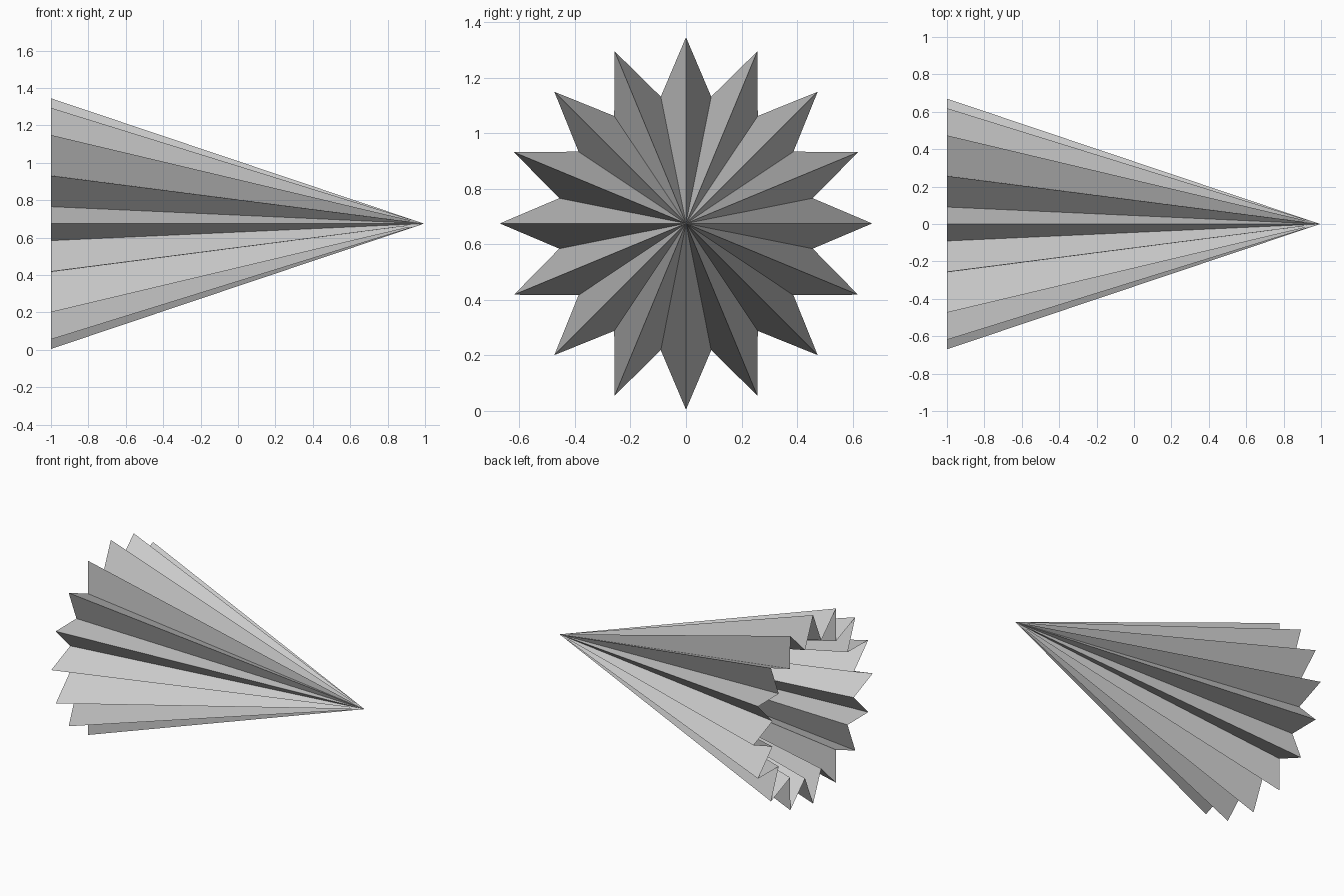
import bpy, bmesh
from math import cos, sin, pi

if "Cube" in bpy.data.objects:
    bpy.data.objects.remove(bpy.data.objects["Cube"])

POINTS = 16
OUTER, INNER = 0.67, 0.465
CENTRE_Z = 0.675
BASE_X, TIP_X = -1.0, 0.995

# Open pleated cone: star-shaped rim joined to a single tip
bm = bmesh.new()
tip = bm.verts.new((TIP_X, 0, CENTRE_Z))
rim = []
for i in range(POINTS * 2):
    r = OUTER if i % 2 == 0 else INNER
    a = pi * i / POINTS
    rim.append(bm.verts.new((BASE_X, r * cos(a), CENTRE_Z + r * sin(a))))
for i, v in enumerate(rim):
    bm.faces.new((v, rim[(i + 1) % len(rim)], tip))

mesh = bpy.data.meshes.new("pleated_cone")
bm.to_mesh(mesh)
bm.free()
cone = bpy.data.objects.new("pleated_cone", mesh)
bpy.context.collection.objects.link(cone)
